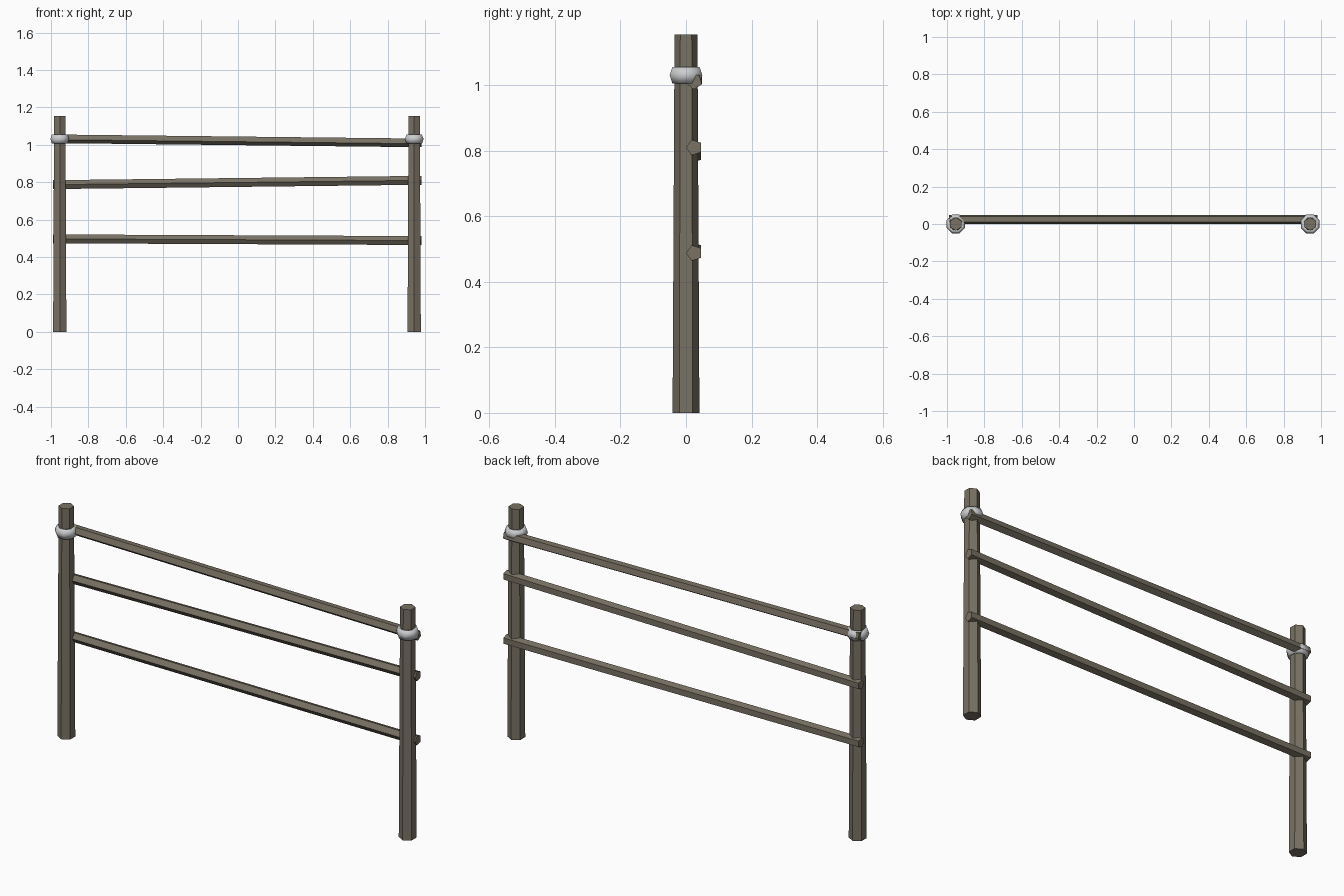
import bpy
from math import pi, cos, sin
from mathutils import Vector

cube = bpy.data.objects.get("Cube")
if cube:
    bpy.data.objects.remove(cube)


def material(name, colour):
    m = bpy.data.materials.new(name)
    m.use_nodes = True
    m.diffuse_color = colour
    m.node_tree.nodes["Principled BSDF"].inputs["Base Color"].default_value = colour
    return m


wood = material("weathered wood", (0.19, 0.165, 0.125, 1))
rope = material("pale binding", (0.60, 0.61, 0.62, 1))


def loft(name, rings, mat, capped=True, closed=False):
    """Skin a list of point rings, each with the same number of points."""
    n, count = len(rings[0]), len(rings)
    faces = []
    for r in range(count if closed else count - 1):
        a, b = r * n, (r + 1) % count * n
        faces += [(a + i, a + (i + 1) % n, b + (i + 1) % n, b + i) for i in range(n)]
    if capped:
        faces += [tuple(reversed(range(n))), tuple(range((count - 1) * n, count * n))]
    mesh = bpy.data.meshes.new(name)
    mesh.from_pydata([p for ring in rings for p in ring], [], faces)
    mesh.materials.append(mat)
    obj = bpy.data.objects.new(name, mesh)
    bpy.context.collection.objects.link(obj)
    return obj


def flat_ring(x, z, radius, sides, turn):
    angles = [turn + 2 * pi * i / sides for i in range(sides)]
    return [Vector((x + radius * cos(a), radius * sin(a), z)) for a in angles]


# Tapered six-sided posts, each with a bulging binding near the top
for side, x in (("right", -0.953), ("left", 0.942)):
    loft(side + "_post", [flat_ring(x, 0, 0.041, 6, pi / 2),
                          flat_ring(x, 1.155, 0.035, 6, pi / 2)], wood)
    profile = [(0.034, 1.008), (0.045, 1.006), (0.054, 1.031),
               (0.045, 1.055), (0.034, 1.053)]
    binding = loft(side + "_binding", [flat_ring(x, z, r, 8, pi / 8) for r, z in profile],
                   rope, capped=False, closed=True)
    for poly in binding.data.polygons:
        poly.use_smooth = True


# Five-sided rails fixed to the back of the posts
def rail(name, z_right, z_left, turn):
    ends = []
    for x, z in ((-0.99, z_right), (0.982, z_left)):
        angles = [turn - 2 * pi * i / 5 for i in range(5)]
        ends.append([Vector((x, 0.025 + 0.025 * cos(a), z + 0.025 * sin(a)))
                     for a in reversed(angles)])
    loft(name, ends, wood)


rail("top_rail", 1.034, 1.012, pi + 0.25)
rail("middle_rail", 0.787, 0.81, pi)
rail("bottom_rail", 0.497, 0.488, pi)
